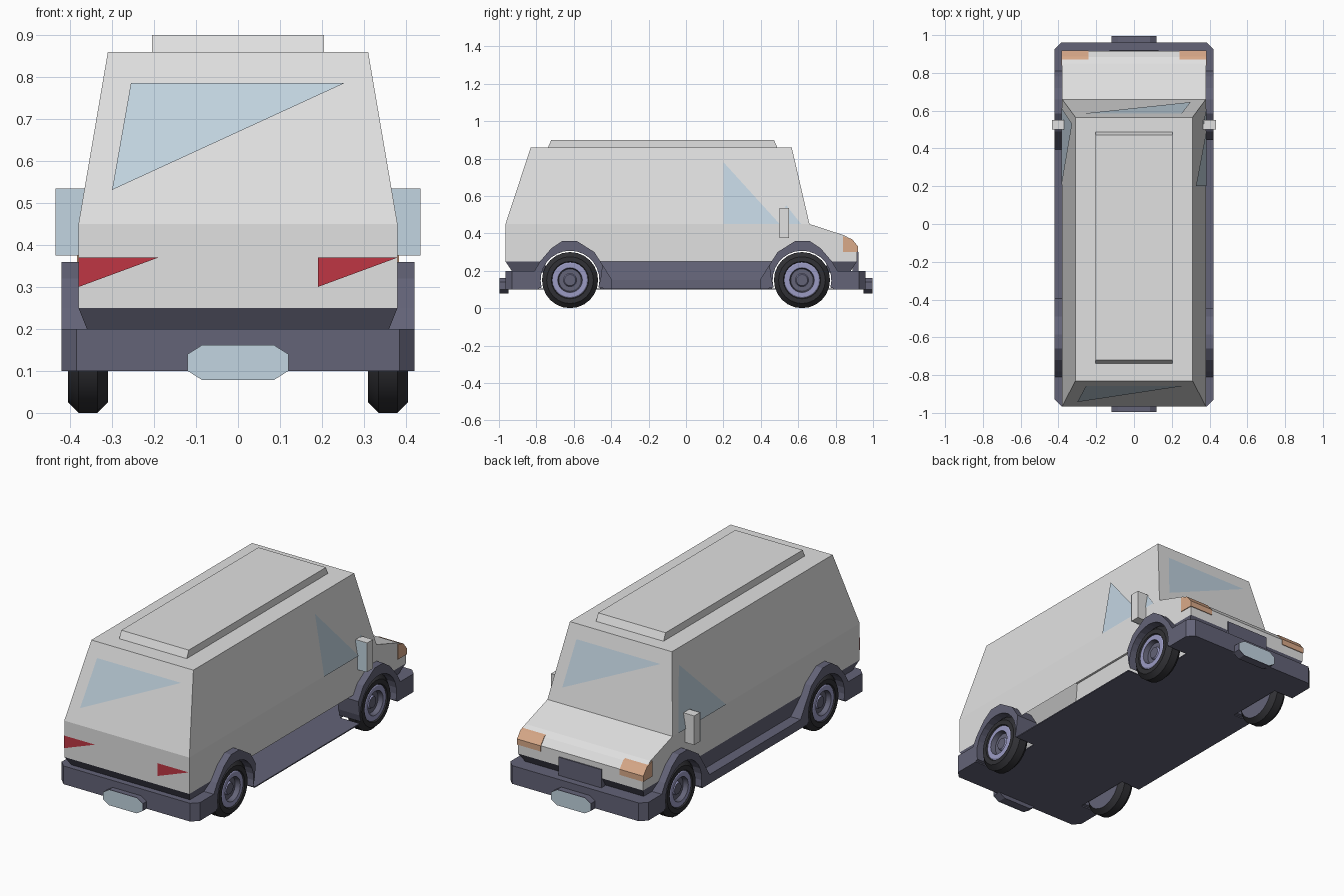
import bpy, bmesh, math
from mathutils import Vector

old = bpy.data.objects.get("Cube")
if old:
    bpy.data.objects.remove(old, do_unlink=True)


def material(name, r, g, b):
    m = bpy.data.materials.new(name)
    m.use_nodes = True
    m.diffuse_color = (r, g, b, 1)
    m.node_tree.nodes["Principled BSDF"].inputs["Base Color"].default_value = (r, g, b, 1)
    return m


WHITE = material("white_paint", .75, .75, .75)
TRIM = material("slate_trim", .125, .125, .185)
GLASS = material("pale_blue_glass", .54, .66, .75)
RED = material("tail_red", .52, .037, .057)
AMBER = material("lamp_amber", .7, .4, .25)
RUBBER = material("tyre_black", .03, .03, .035)
RIM = material("rim_lavender", .33, .33, .55)


def finish(name, bm, mats, smooth=False, recalc=True):
    if recalc:
        bmesh.ops.recalc_face_normals(bm, faces=bm.faces)
    me = bpy.data.meshes.new(name)
    bm.to_mesh(me)
    bm.free()
    ob = bpy.data.objects.new(name, me)
    bpy.context.collection.objects.link(ob)
    for m in mats:
        me.materials.append(m)
    if smooth:
        bpy.ops.object.select_all(action='DESELECT')
        ob.select_set(True)
        bpy.context.view_layer.objects.active = ob
        bpy.ops.object.shade_smooth_by_angle(angle=math.radians(30))
    return ob


def prism(name, pts, axis, a, b, mat):
    """Extrude a 2D outline along an axis from a to b."""
    place = {'x': lambda p, d: (d, p[0], p[1]),
             'y': lambda p, d: (p[0], d, p[1]),
             'z': lambda p, d: (p[0], p[1], d)}[axis]
    bm = bmesh.new()
    lo = [bm.verts.new(place(p, a)) for p in pts]
    hi = [bm.verts.new(place(p, b)) for p in pts]
    bm.faces.new(lo)
    bm.faces.new(hi)
    for i in range(len(pts)):
        j = (i + 1) % len(pts)
        bm.faces.new((lo[i], lo[j], hi[j], hi[i]))
    return finish(name, bm, [mat])


def box(name, x, y, z, mat):
    return prism(name, [(x[0], y[0]), (x[1], y[0]), (x[1], y[1]), (x[0], y[1])], 'z', *z, mat)


def plate(name, pts, outward, mat):
    """Thin plate lying just on top of a body panel."""
    n = Vector(outward).normalized()
    bm = bmesh.new()
    f = bm.faces.new([bm.verts.new(Vector(p) + n * .004) for p in pts])
    f.normal_update()
    if f.normal.dot(n) < 0:
        f.normal_flip()
    return finish(name, bm, [mat], recalc=False)


WHEEL_Y, WHEEL_Z = .62, .15


def arc(c, r, zmin, n=12):
    """Arch over a wheel, from low y to high y, starting at height zmin."""
    a0 = math.asin((zmin - WHEEL_Z) / r)
    angles = [math.pi - a0 - (math.pi - 2 * a0) * i / n for i in range(n + 1)]
    return [(c + r * math.cos(a), WHEEL_Z + r * math.sin(a)) for a in angles]


# Body shell, open underneath, with wheel notches in the lower sides
HALF, ROOF_HALF, BELT, ROOF = .38, .31, .45, .86
REAR, ROOF_REAR, ROOF_FRONT, COWL, NOSE = -.965, -.83, .565, .66, .915
top_line = [(NOSE, .25), (NOSE, .33), (.885, .367), (.85, .388), (COWL, BELT), (REAR, BELT), (REAR, .25)]
bottom_line = arc(-WHEEL_Y, .17, .25) + arc(WHEEL_Y, .17, .25)
bm = bmesh.new()
sides = []
for s in (-1, 1):
    upper = [bm.verts.new((s * HALF, *p)) for p in top_line]
    lower = [bm.verts.new((s * HALF, *p)) for p in bottom_line]
    roof = [bm.verts.new((s * ROOF_HALF, y, ROOF)) for y in (ROOF_FRONT, ROOF_REAR)]
    bm.faces.new(upper + lower)
    bm.faces.new((upper[4], upper[5], roof[1], roof[0]))
    sides.append(upper[:5] + roof + upper[5:])
for i in range(len(sides[0]) - 1):
    bm.faces.new((sides[0][i], sides[0][i + 1], sides[1][i + 1], sides[1][i]))
finish("body_shell", bm, [WHITE])

# Raised roof panel
prism("roof_panel", [(-.74, .855), (-.72, .9), (.47, .9), (.49, .855)], 'x', -.205, .205, WHITE)


# Windows
def on_end(x, z, low, high):
    return (x, low + (high - low) * (z - BELT) / (ROOF - BELT), z)


def on_side(s, y, z):
    return (s * (HALF - (HALF - ROOF_HALF) * (z - BELT) / (ROOF - BELT)), y, z)


plate("rear_window", [on_end(x, z, REAR, ROOF_REAR) for x, z in
                      ((-.30, .53), (-.255, .785), (.255, .785))], (0, -.41, .135), GLASS)
plate("windscreen", [on_end(x, z, COWL, ROOF_FRONT) for x, z in
                     ((.30, .53), (.255, .785), (-.255, .785))], (0, .41, .1), GLASS)
plate("left_window", [on_side(1, y, z) for y, z in
                      ((.2, .78), (.2, .45), (.5, .45))], (.41, 0, .07), GLASS)
plate("left_quarter_window", [on_side(1, y, z) for y, z in
                              ((.535, .55), (.5, .45), (.615, .45))], (.41, 0, .07), GLASS)
plate("right_window", [on_side(-1, y, z) for y, z in
                       ((.2, .45), (.615, .45), (.53, .78))], (-.41, 0, .07), GLASS)

# Tail lamps, headlamps, grille
for name, x0, x1, xl in (("right", -.38, -.19, -.38), ("left", .19, .38, .19)):
    plate(name + "_tail_lamp", [(x0, REAR, .37), (x1, REAR, .37), (xl, REAR, .30)], (0, -1, 0), RED)
lamp = [(.84, .3), (.919, .3), (.919, .331), (.887, .37), (.84, .385)]
for name, s in (("left", 1), ("right", -1)):
    prism(name + "_headlamp", lamp, 'x', s * .24, s * .384, AMBER)
box("grille", (-.13, .13), (.89, .921), (.19, .3), TRIM)

# Door mirrors with glass facing backwards
for name, s in (("left", 1), ("right", -1)):
    box(name + "_mirror", (s * .36, s * .435), (.5, .55), (.375, .535), WHITE)
    plate(name + "_mirror_glass", [(s * x, .5, z) for x, z in
          ((.36, .375), (.435, .375), (.435, .535), (.36, .535))], (0, -1, 0), GLASS)

# Floor with wheel cut-outs
quarter = [(.42, .455), (.3, .455), (.3, .785), (.42, .785), (.42, .925), (.385, .96)]
floor = quarter + [(-x, y) for x, y in reversed(quarter)]
floor += [(-x, -y) for x, y in quarter] + [(x, -y) for x, y in reversed(quarter)]
prism("floor", floor, 'z', .1, .106, TRIM)

# Bumpers with plate blocks, and tapered lower skirts at both ends
block = [(.12, .1), (.12, .14), (.085, .162), (-.085, .162), (-.12, .14), (-.12, .1), (-.085, .078), (.085, .078)]
for name, s, end, edge in (("rear", -1, .965, .965), ("front", 1, .96, NOSE)):
    outline = [(.42, s * .785), (.42, s * (end - .035)), (.385, s * end),
               (-.385, s * end), (-.42, s * (end - .035)), (-.42, s * .785)]
    prism(name + "_bumper", outline, 'z', .1, .2, TRIM)
    prism(name + "_plate_block", block, 'y', s * .95, s * .996, TRIM)
    plate(name + "_plate", [(x, s * .996, z) for x, z in block], (0, s, 0), GLASS)
    bm = bmesh.new()
    rings = []
    for z, x, y in ((.25, HALF, edge), (.19, HALF - .024, edge - .04)):
        rings.append([bm.verts.new(p) for p in
                      ((x, s * .75, z), (x, s * y, z), (-x, s * y, z), (-x, s * .75, z))])
    for i in range(3):
        bm.faces.new((rings[0][i], rings[0][i + 1], rings[1][i + 1], rings[1][i]))
    finish(name + "_skirt", bm, [TRIM])

# Right sill and side skirt; the left side is open down to the floor
box("right_sill", (-.42, -.355), (-.46, .46), (.1, .15), TRIM)
prism("right_skirt", [(-.38, .25), (-.37, .25), (-.35, .15), (-.36, .15)], 'y', -.46, .46, TRIM)


# Wheels turned around the axle
def wheel(name, s, y):
    profile = [(.31, 0), (.31, .125), (.335, .15), (.38, .15), (.405, .125), (.405, .1), (.398, .096),
               (.402, .09), (.402, .066), (.375, .06), (.375, .035), (.385, .03), (.385, 0)]
    mats = [1, 0, 0, 0, 0, 0, 2, 2, 1, 1, 2, 1]
    n = 24
    bm = bmesh.new()
    rings = []
    for x, r in profile:
        count = n if r else 1
        rings.append([bm.verts.new((s * x, y + r * math.cos(math.tau * i / n),
                                    WHEEL_Z + r * math.sin(math.tau * i / n))) for i in range(count)])
    for a, b, m in zip(rings, rings[1:], mats):
        for i in range(n):
            j = (i + 1) % n
            quad = [a[i % len(a)], a[j % len(a)], b[j % len(b)], b[i % len(b)]]
            f = bm.faces.new(list(dict.fromkeys(quad)))
            f.material_index = m
    finish(name, bm, [RUBBER, TRIM, RIM], smooth=True)


# Flared arches and wheels at each corner
for end, c in (("front", 1), ("rear", -1)):
    for side, s in (("left", 1), ("right", -1)):
        outer = [(.19, .1), (.19, .2), (.16, .25), (.1, .32), (.04, .36), (-.035, .36), (-.13, .30), (-.175, .23)]
        outer += [(-.165, .15)] if s > 0 else [(-.225, .15), (-.225, .1)]
        inner = [(t, z) for t, z in arc(0, .157, .11, 16)]
        pts = [(c * (WHEEL_Y + t), z) for t, z in outer + inner]
        prism(f"{end}_{side}_arch", pts, 'x', s * .29, s * .42, TRIM)
        wheel(f"{end}_{side}_wheel", s, c * WHEEL_Y)
